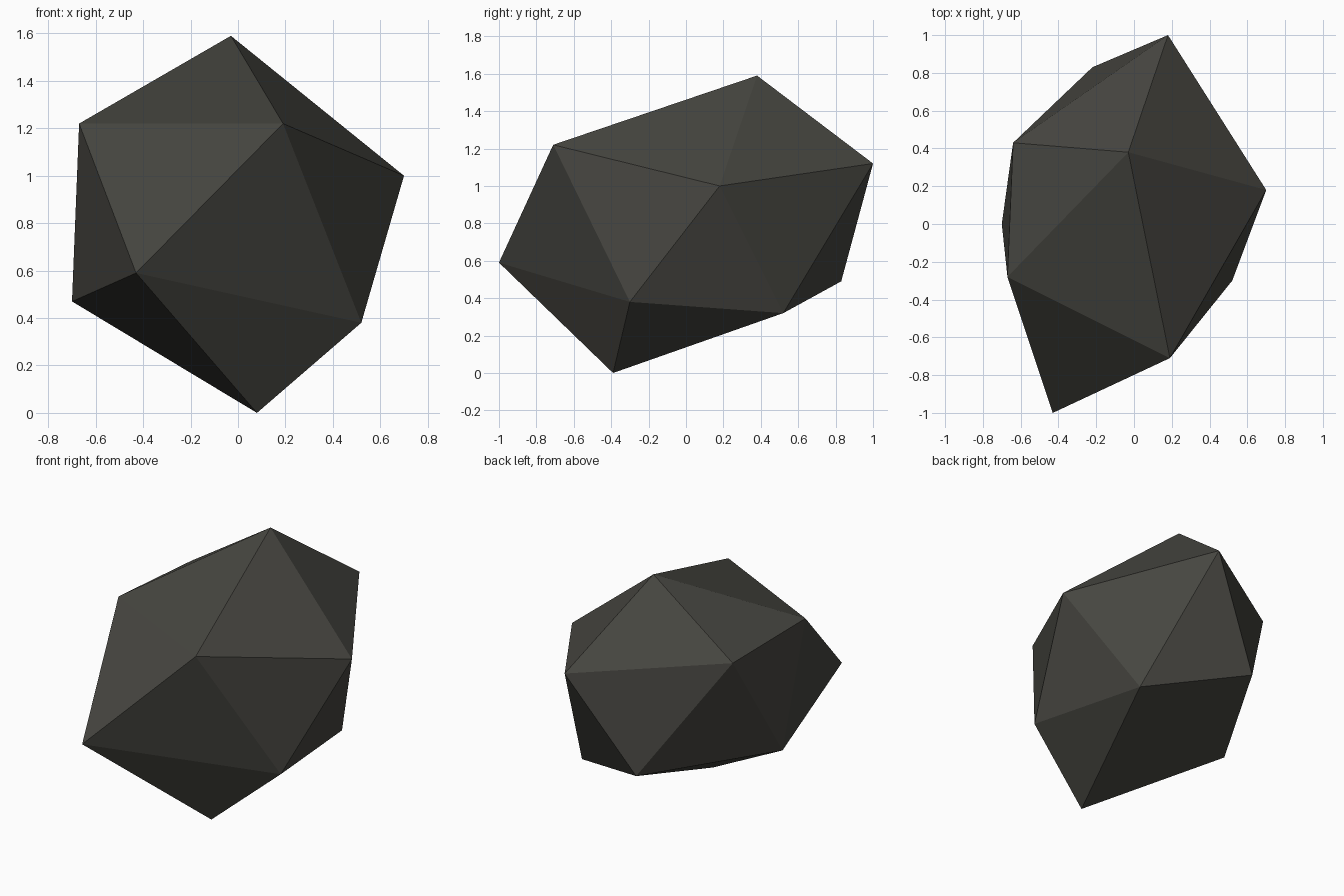
import bpy
import bmesh

# Remove the default cube
cube = bpy.data.objects.get("Cube")
if cube:
    bpy.data.objects.remove(cube, do_unlink=True)

# Dark stone colour
stone = bpy.data.materials.new("dark_stone")
stone.use_nodes = True
colour = (0.062, 0.061, 0.052, 1.0)
stone.diffuse_color = colour
bsdf = stone.node_tree.nodes["Principled BSDF"]
bsdf.inputs["Base Color"].default_value = colour
bsdf.inputs["Roughness"].default_value = 0.9

# Rock: an irregular twenty-sided solid, two tips joined by two rings of five
top_tip = (-0.03, 0.38, 1.59)
upper_ring = [(0.18, 1.00, 1.12), (-0.64, 0.43, 1.19), (-0.67, -0.28, 1.22),
              (0.19, -0.71, 1.22), (0.70, 0.18, 1.00)]
lower_ring = [(-0.22, 0.83, 0.49), (-0.70, 0.00, 0.47), (-0.43, -1.00, 0.59),
              (0.52, -0.30, 0.38), (0.39, 0.52, 0.32)]
bottom_tip = (0.08, -0.39, 0.0)

bm = bmesh.new()
top = bm.verts.new(top_tip)
bottom = bm.verts.new(bottom_tip)
upper = [bm.verts.new(p) for p in upper_ring]
lower = [bm.verts.new(p) for p in lower_ring]

# Caps and the zigzag band between the rings
for i in range(5):
    j = (i + 1) % 5
    bm.faces.new((top, upper[i], upper[j]))
    bm.faces.new((upper[j], upper[i], lower[i]))
    bm.faces.new((upper[j], lower[i], lower[j]))
    bm.faces.new((bottom, lower[j], lower[i]))
bmesh.ops.recalc_face_normals(bm, faces=bm.faces)

mesh = bpy.data.meshes.new("rock")
bm.to_mesh(mesh)
bm.free()
mesh.materials.append(stone)
rock = bpy.data.objects.new("rock", mesh)
bpy.context.collection.objects.link(rock)
